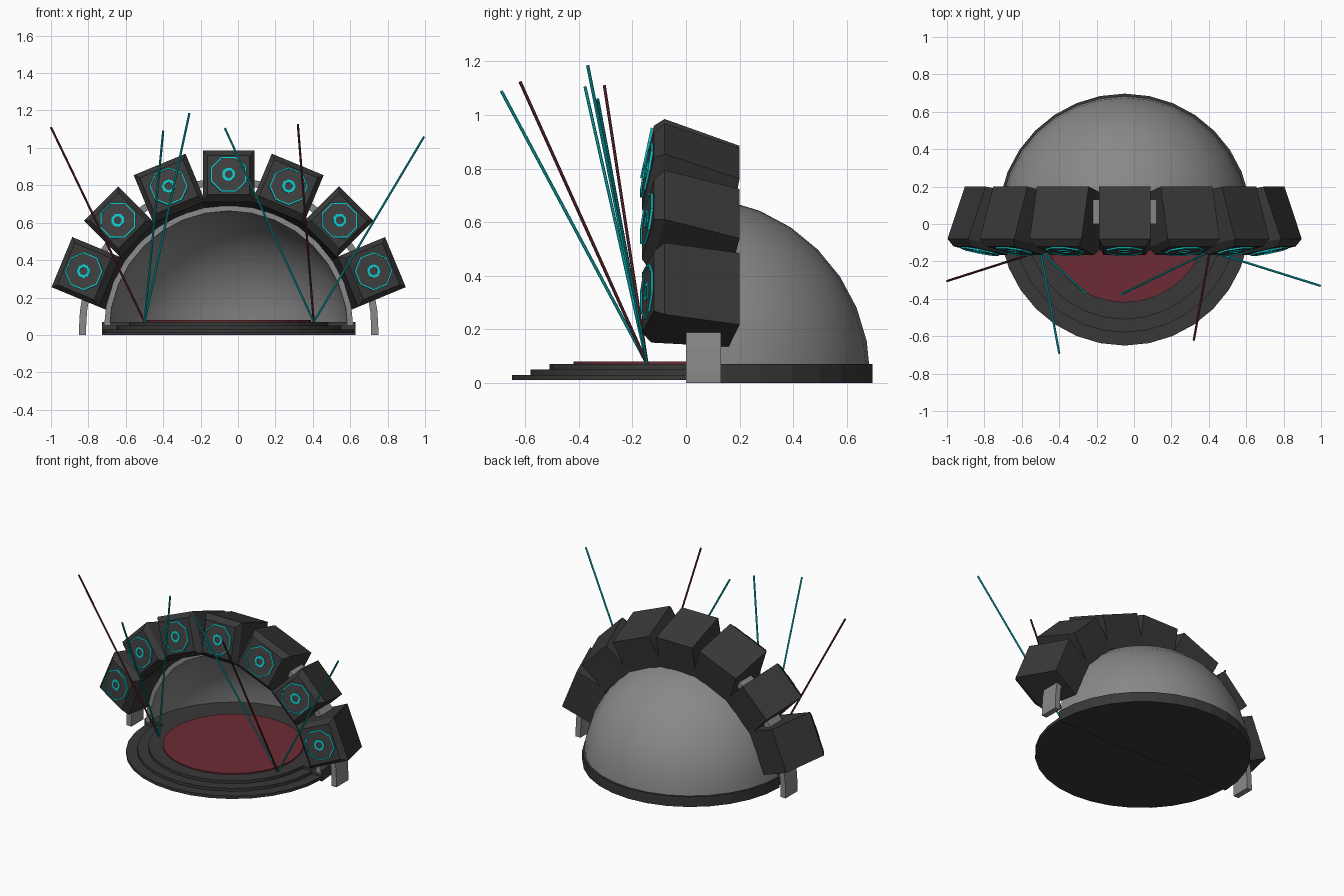
import bpy, bmesh, math
from mathutils import Matrix, Vector

if "Cube" in bpy.data.objects:
    bpy.data.objects.remove(bpy.data.objects["Cube"])

CX, CY = -0.05, 0.02          # centre of the stage


def material(name, rgb):
    m = bpy.data.materials.new(name)
    m.diffuse_color = (*rgb, 1)
    m.use_nodes = True
    m.node_tree.nodes["Principled BSDF"].inputs["Base Color"].default_value = m.diffuse_color
    return m


CHARCOAL = material("charcoal", (0.04, 0.04, 0.04))
CONE = material("cone_grey", (0.05, 0.05, 0.05))
GREY = material("shell_grey", (0.25, 0.25, 0.25))
RED = material("dark_red", (0.15, 0.024, 0.033))
CYAN = material("cyan", (0.005, 0.56, 0.58))


def finish(bm, name, mat, matrix=Matrix(), smooth=False):
    bmesh.ops.transform(bm, matrix=matrix, verts=bm.verts)
    bmesh.ops.recalc_face_normals(bm, faces=bm.faces)
    me = bpy.data.meshes.new(name)
    bm.to_mesh(me)
    bm.free()
    me.materials.append(mat)
    for p in me.polygons:
        p.use_smooth = smooth
    ob = bpy.data.objects.new(name, me)
    bpy.context.collection.objects.link(ob)
    return ob


def prism(name, pts, z0, z1, mat, matrix=Matrix()):
    """Extrude a flat outline from z0 to z1."""
    bm = bmesh.new()
    f = bm.faces.new([bm.verts.new((x, y, z0)) for x, y in pts])
    r = bmesh.ops.extrude_face_region(bm, geom=[f])
    vs = [g for g in r["geom"] if isinstance(g, bmesh.types.BMVert)]
    bmesh.ops.translate(bm, vec=(0, 0, z1 - z0), verts=vs)
    return finish(bm, name, mat, matrix)


def arc(r, a0, a1, n):
    return [(r * math.cos(math.radians(a0 + (a1 - a0) * i / n)),
             r * math.sin(math.radians(a0 + (a1 - a0) * i / n))) for i in range(n + 1)]


def ring(name, r_out, r_in, n, h, mat, matrix):
    """Flat polygonal ring standing h above its plane."""
    bm = bmesh.new()
    loops = []
    for r, z in ((r_out, 0), (r_out, h), (r_in, h), (r_in, 0)):
        loops.append([bm.verts.new((*p, z)) for p in arc(r, 180 / n, 360 + 180 / n, n)[:-1]])
    for k in range(4):
        a, b = loops[k], loops[(k + 1) % 4]
        for i in range(n):
            j = (i + 1) % n
            bm.faces.new((a[i], a[j], b[j], b[i]))
    return finish(bm, name, mat, matrix)


stage = Matrix.Translation((CX, CY, 0))

# Stage: raised back half, stepped front half, red floor
prism("back_platform", arc(0.677, 0, 180, 16), 0, 0.07, CHARCOAL, stage)
for i, (r, z) in enumerate(((0.67, 0.03), (0.60, 0.05), (0.53, 0.07))):
    prism(f"front_step_{i + 1}", arc(r, 180, 360, 16), 0.01 if i == 0 else z - 0.02,
          z, CHARCOAL, stage)
prism("red_floor", arc(0.44, 0, 360, 32)[:-1], 0.069, 0.079, RED, stage)

# Half dome shell, open to the front
bm = bmesh.new()
bmesh.ops.create_uvsphere(bm, u_segments=32, v_segments=16, radius=0.668)
for co, no in (((0, 0, 0.03), (0, 0, -1)), ((0, 0, 0), (0, -1, 0))):
    bmesh.ops.bisect_plane(bm, geom=bm.verts[:] + bm.edges[:] + bm.faces[:], dist=1e-5,
                           plane_co=co, plane_no=no, clear_outer=True)
dome = finish(bm, "half_dome", GREY, Matrix.Translation((CX, CY, 0.025)), True)
bpy.context.view_layer.objects.active = dome
dome.select_set(True)
mod = dome.modifiers.new("thickness", "SOLIDIFY")
mod.thickness = 0.03
mod.offset = -1
bpy.ops.object.modifier_apply(modifier=mod.name)
bpy.ops.object.shade_smooth_by_angle(angle=math.radians(35))

# Arch that carries the speakers, with straight feet
outer = [(0.80, -0.04)] + arc(0.80, 0, 180, 28) + [(-0.80, -0.04)]
inner = [(-0.762, -0.04)] + arc(0.762, 180, 0, 28) + [(0.762, -0.04)]
bm = bmesh.new()
n = len(outer)
front_o = [bm.verts.new((x, 0.0, z)) for x, z in outer]
front_i = [bm.verts.new((x, 0.0, z)) for x, z in reversed(inner)]
back_o = [bm.verts.new((x, 0.13, z)) for x, z in outer]
back_i = [bm.verts.new((x, 0.13, z)) for x, z in reversed(inner)]
rails = [front_o, back_o, back_i, front_i]
for k in range(4):
    a, b = rails[k], rails[(k + 1) % 4]
    for i in range(n - 1):
        bm.faces.new((a[i], a[i + 1], b[i + 1], b[i]))
for i in (0, n - 1):
    bm.faces.new([r[i] for r in rails])
finish(bm, "support_arch", GREY, Matrix.Translation((CX, 0, 0.04)))


def speaker(name, turn, w):
    """Tapered cabinet with a bevelled, tilted front carrying cyan rings."""
    place = Matrix.Translation((CX, 0, 0.02)) @ Matrix.Rotation(math.radians(turn), 4, 'Y')
    # each section: inset, inner (y, r), outer (y, r)
    sections = ((0.0, (0.16, 0.65), (0.20, 0.865)),
                (0.0, (-0.13, 0.69), (-0.08, 0.965)),
                (0.025, (-0.165, 0.73), (-0.12, 0.94)))
    bm = bmesh.new()
    loops = []
    for d, (yi, ri), (yo, ro) in sections:
        h = w / 2 - d
        loops.append([bm.verts.new(c) for c in
                      ((-h, yi, ri), (h, yi, ri), (h, yo, ro), (-h, yo, ro))])
    for a, b in zip(loops, loops[1:]):
        for i in range(4):
            j = (i + 1) % 4
            bm.faces.new((a[i], a[j], b[j], b[i]))
    bm.faces.new(loops[0])
    bm.faces.new(loops[-1])
    finish(bm, name + "_cabinet", CHARCOAL, place)
    face = place @ Matrix.Translation((0, -0.1425, 0.837)) @ Matrix.Rotation(math.radians(78), 4, 'X')
    prism(name + "_cone", arc(0.098, 22.5, 382.5, 8)[:-1], 0, 0.004, CONE, face)
    ring(name + "_rim", 0.104, 0.096, 8, 0.009, CYAN, face)
    ring(name + "_hub", 0.037, 0.022, 8, 0.009, CYAN, face)


for i, w in enumerate((0.29, 0.26, 0.30, 0.275, 0.30, 0.26, 0.29)):
    speaker(f"speaker_{i + 1}", -67.5 + 22.5 * i, w)

# Light beams rising from two points on the stage
left, right = Vector((-0.5, -0.145, 0.07)), Vector((0.405, -0.145, 0.07))
beams = ((left, (-1.0, -0.305, 1.11), RED), (left, (-0.4, -0.69, 1.09), CYAN),
         (left, (-0.26, -0.367, 1.185), CYAN), (right, (-0.07, -0.377, 1.105), CYAN),
         (right, (0.32, -0.62, 1.125), RED), (right, (0.995, -0.33, 1.06), CYAN))
for i, (a, b, mat) in enumerate(beams):
    d = Vector(b) - a
    m = Matrix.Translation(a) @ d.to_track_quat('Z', 'Y').to_matrix().to_4x4()
    prism(f"light_beam_{i + 1}", arc(0.006, 0, 360, 8)[:-1], 0, d.length, mat, m)
